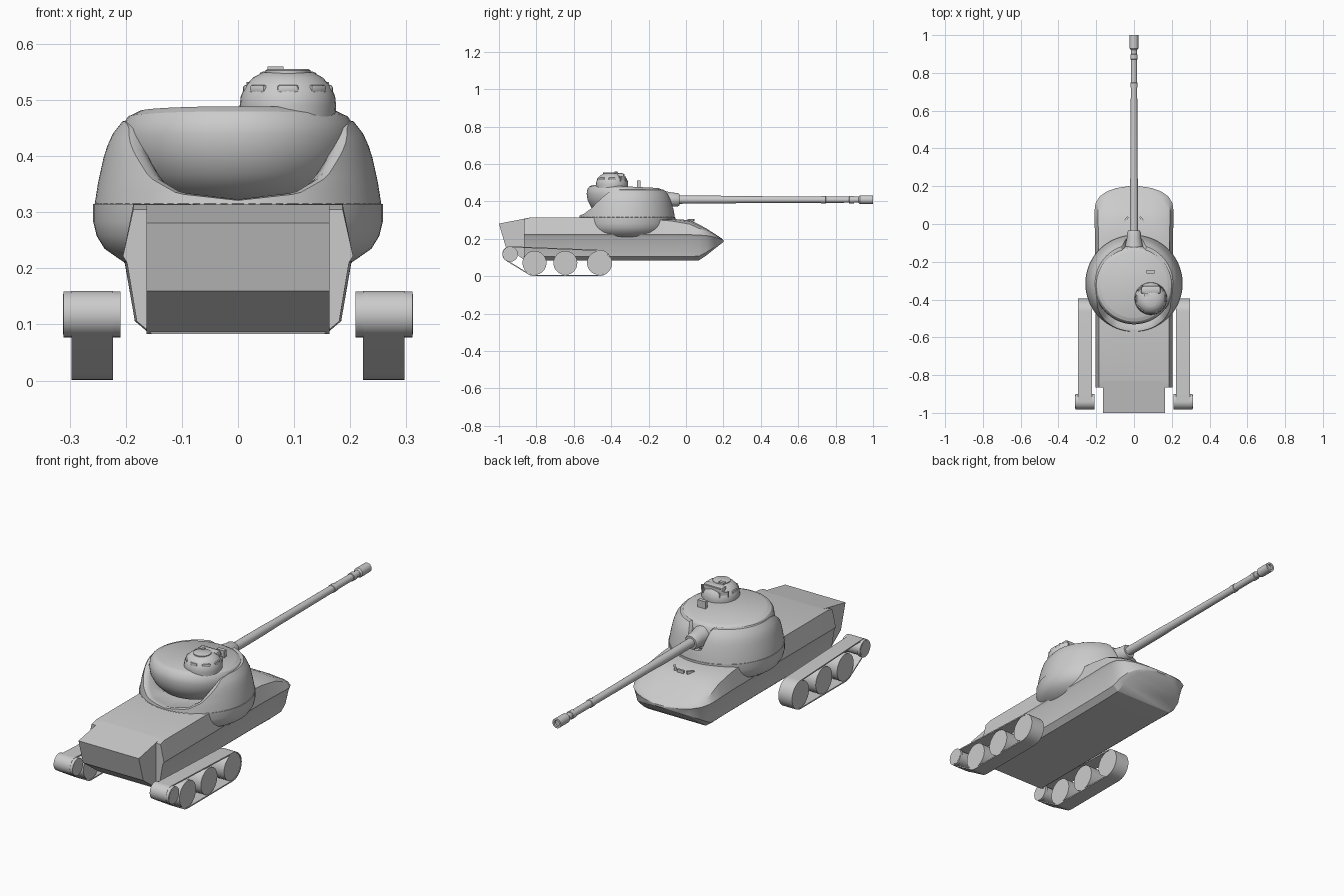
import bpy, bmesh, math
from mathutils import Vector, Matrix
from mathutils.geometry import convex_hull_2d

if "Cube" in bpy.data.objects:
    bpy.data.objects.remove(bpy.data.objects["Cube"])

TY = -0.315          # turret centre along y
N = 64


def finish(name, bm, smooth=30):
    bmesh.ops.remove_doubles(bm, verts=bm.verts, dist=1e-5)
    bmesh.ops.recalc_face_normals(bm, faces=bm.faces)
    me = bpy.data.meshes.new(name)
    bm.to_mesh(me)
    bm.free()
    ob = bpy.data.objects.new(name, me)
    bpy.context.collection.objects.link(ob)
    if smooth:
        bpy.ops.object.select_all(action='DESELECT')
        ob.select_set(True)
        bpy.context.view_layer.objects.active = ob
        bpy.ops.object.shade_smooth_by_angle(angle=math.radians(smooth))
    return ob


def loft(name, rings, caps=True, smooth=30, matrix=None):
    bm = bmesh.new()
    vs = [[bm.verts.new(p) for p in r] for r in rings]
    n = len(rings[0])
    for a, b in zip(vs, vs[1:]):
        for i in range(n):
            j = (i + 1) % n
            bm.faces.new((a[i], a[j], b[j], b[i]))
    if caps:
        bm.faces.new(vs[0])
        bm.faces.new(vs[-1])
    if matrix:
        bm.transform(matrix)
    return finish(name, bm, smooth)


def circle(r, z, n):
    return [(r * math.sin(2 * math.pi * i / n), r * math.cos(2 * math.pi * i / n), z) for i in range(n)]


def revolve(name, profile, matrix, n=N, smooth=30):
    return loft(name, [circle(r, z, n) for r, z in profile], True, smooth, matrix)


def box(name, loc, dims, rot=0, tilt=0, bevel=0.0):
    bm = bmesh.new()
    bmesh.ops.create_cube(bm, size=1)
    bm.transform(Matrix.Translation(loc) @ Matrix.Rotation(rot, 4, 'Z') @ Matrix.Rotation(tilt, 4, 'X')
                 @ Matrix.Diagonal((*dims, 1)))
    if bevel:
        bmesh.ops.bevel(bm, geom=bm.edges[:], offset=bevel, segments=2, profile=0.5, affect='EDGES')
    return finish(name, bm, 30 if bevel else 0)


def at(x, y, z):
    return Matrix.Translation((x, y, z))


def lerp(x, pts):
    for (a, fa), (b, fb) in zip(pts, pts[1:]):
        if x <= b:
            return fa + (fb - fa) * max(0, x - a) / (b - a)
    return pts[-1][1]


# Hull: stations of y, half width, bottom, belt line, top, roof roundness
stations = [
    (-.865, .205, .083, .210, .305, 0), (-.83, .205, .083, .210, .314, 0),
    (-.30, .205, .083, .210, .314, 0), (-.08, .206, .083, .210, .308, .15),
    (.02, .209, .083, .210, .302, .3), (.07, .209, .085, .208, .279, .4),
    (.11, .204, .112, .205, .256, .45), (.145, .183, .140, .200, .233, .45),
    (.172, .145, .161, .197, .215, .45), (.19, .095, .175, .194, .202, .45),
    (.20, .03, .184, .191, .194, .45)]
rings = []
for y, w, zb, zm, zt, d in stations:
    lip = min(.012, (zt - zm) * .3)
    h = zt - zm - lip
    half = [(.75 * w, zb), (.88 * w, zb + .18 * (zm - zb)), (.965 * w, zm), (w, zm + lip),
            (.91 * w, zt - d * h), (.78 * w, zt - .45 * d * h), (.45 * w, zt - .1 * d * h)]
    rings.append([(x, y, z) for x, z in half] + [(-x, y, z) for x, z in reversed(half)])
loft("hull", rings, smooth=24)

# Narrow overhanging end of the hull
end = [(-1, .281), (-.83, .314), (-.8, .2), (-.86, .083), (-.965, .16)]
loft("hull_end", [[(x, y, z) for y, z in end] for x in (-.163, .163)], smooth=0)

# Hull bulge carrying the turret ring
revolve("turret_ring_bulge", [(.17, .20), (.205, .212), (.238, .235), (.252, .258), (.258, .283), (.258, .315), (.2, .317)],
        at(0, TY, 0))

# Lower turret collar: high cheeks, low lip at -y, small gun notch at +y
RADII = [(.31, .256), (.35, .250), (.40, .239), (.43, .229), (.45, .217), (.462, .206)]


def collar_top(x, y):
    if y < 0:
        return lerp(abs(x), [(0, .321), (.1, .333), (.15, .362), (.19, .415), (.212, .452), (.23, .462)])
    return lerp(abs(x), [(0, .36), (.03, .365), (.05, .42), (.065, .462)])


rows = [[] for _ in range(11)]
for i in range(96):
    a = 2 * math.pi * i / 96
    s, c = math.sin(a), math.cos(a)
    top = collar_top(.235 * s, c)
    for k in range(8):
        z = .31 + (top - .31) * k / 7
        r = lerp(z, RADII)
        rows[k].append((r * s, TY + r * c, z))
    for k, (rr, zz) in enumerate([(r - .014, top + .002), (r - .03, top - .004), (.15, .318)]):
        rows[8 + k].append((rr * s, TY + rr * c, zz))
loft("turret_collar", rows, caps=True, smooth=35)

# Upper swinging turret, tilted slightly down at the gun end
tilt = at(0, TY - .005, .48) @ Matrix.Rotation(-.05, 4, 'X')
revolve("turret_upper", [(.10, -.165), (.15, -.148), (.182, -.12), (.202, -.085), (.209, -.05), (.206, -.025),
                         (.196, -.01), (.183, -.004), (.175, 0)], tilt)

# Gun: mantlet, tapered barrel, collars and muzzle sleeve along +y
along_y = at(0, 0, .409) @ Matrix.Rotation(-math.pi / 2, 4, 'X')
revolve("gun_mantlet", [(.06, -.2), (.05, -.13), (.038, -.075), (.036, -.045), (.031, -.035)], along_y, 32)
revolve("gun_barrel", [(.022, -.1), (.021, .2), (.019, .27), (.016, .93), (.016, .99)], along_y, 24)
for y in (.735, .885):
    revolve("barrel_collar", [(.016, y - .014), (.0195, y - .012), (.0195, y + .012), (.016, y + .014)], along_y, 24)
revolve("muzzle_sleeve", [(.017, .922), (.023, .93), (.023, 1), (.014, 1), (.012, .97)], along_y, 24)

# Cupola with periscopes, hatch and sight
CX, CY = .089, -.395
revolve("cupola", [(.082, .45), (.086, .49), (.084, .507), (.076, .525), (.062, .540), (.045, .549), (.03, .551)],
        at(CX, CY, 0), 32)
for i in range(7):
    a = math.radians(90 + 45 * (i + 1))
    box("periscope", (CX + .069 * math.cos(a), CY + .069 * math.sin(a), .519), (.038, .022, .016),
        a + math.pi / 2, bevel=.005)
box("cupola_sight_housing", (CX, CY + .045, .529), (.105, .038, .044), bevel=.009)
box("cupola_sight_window", (CX, CY + .064, .531), (.085, .006, .03))
revolve("cupola_hatch", [(.04, .545), (.04, .553), (.036, .555)], at(CX, CY - .008, 0), 24)
box("hatch_handle", (.067, -.375, .555), (.028, .016, .009))

# Roof sight and driver vision slits
box("roof_sight", (.087, -.253, .488), (.042, .018, .046))
for s, x, r in ((1, .042, -.9), (-1, .042, -.9), (1, 0, 0)):
    box("driver_vision_slit", (s * x, .025 if x else .04, .299), (.034, .01, .014), s * r)

# Running gear on both sides
WHEELS = [(-.81, .071, .064), (-.645, .071, .064), (-.465, .071, .064)]
IDLER = (-.94, .118, .036)


def belt(grow):
    pts = [Vector((y + (r + grow) * math.cos(t * math.pi / 20), z + (r + grow) * math.sin(t * math.pi / 20)))
           for y, z, r in WHEELS + [IDLER] for t in range(40)]
    return [pts[i] for i in convex_hull_2d(pts)]


def wheel(name, y, z, r, x0, x1):
    revolve(name, [(r, x0), (r, x1)], at(0, y, z) @ Matrix.Rotation(math.pi / 2, 4, 'Y'), 32)


for s in (-1, 1):
    x0, x1 = sorted((s * .223, s * .297))
    outer = belt(.006)
    centre = Vector((-.66, .075))
    inner = []
    for i, p in enumerate(outer):
        t = (outer[(i + 1) % len(outer)] - outer[i - 1]).normalized()
        n = Vector((t.y, -t.x))
        inner.append(p - n * .006 * (1 if n.dot(p - centre) > 0 else -1))
    loops = [(x0, outer), (x1, outer), (x1, inner), (x0, inner), (x0, outer)]
    loft("track_belt", [[(x, p.x, p.y) for p in l] for x, l in loops], caps=False)
    for y, z, r in WHEELS:
        wheel("road_wheel", y, z, r, x0 + .002, x1 - .002)
    y, z, r = IDLER
    a, b = sorted((s * .209, s * .312))
    wheel("idler_drum", y, z, r, a, b)
    for xc in (.216, .304):
        wheel("idler_flange", y, z, .041, s * xc - .007, s * xc + .007)
